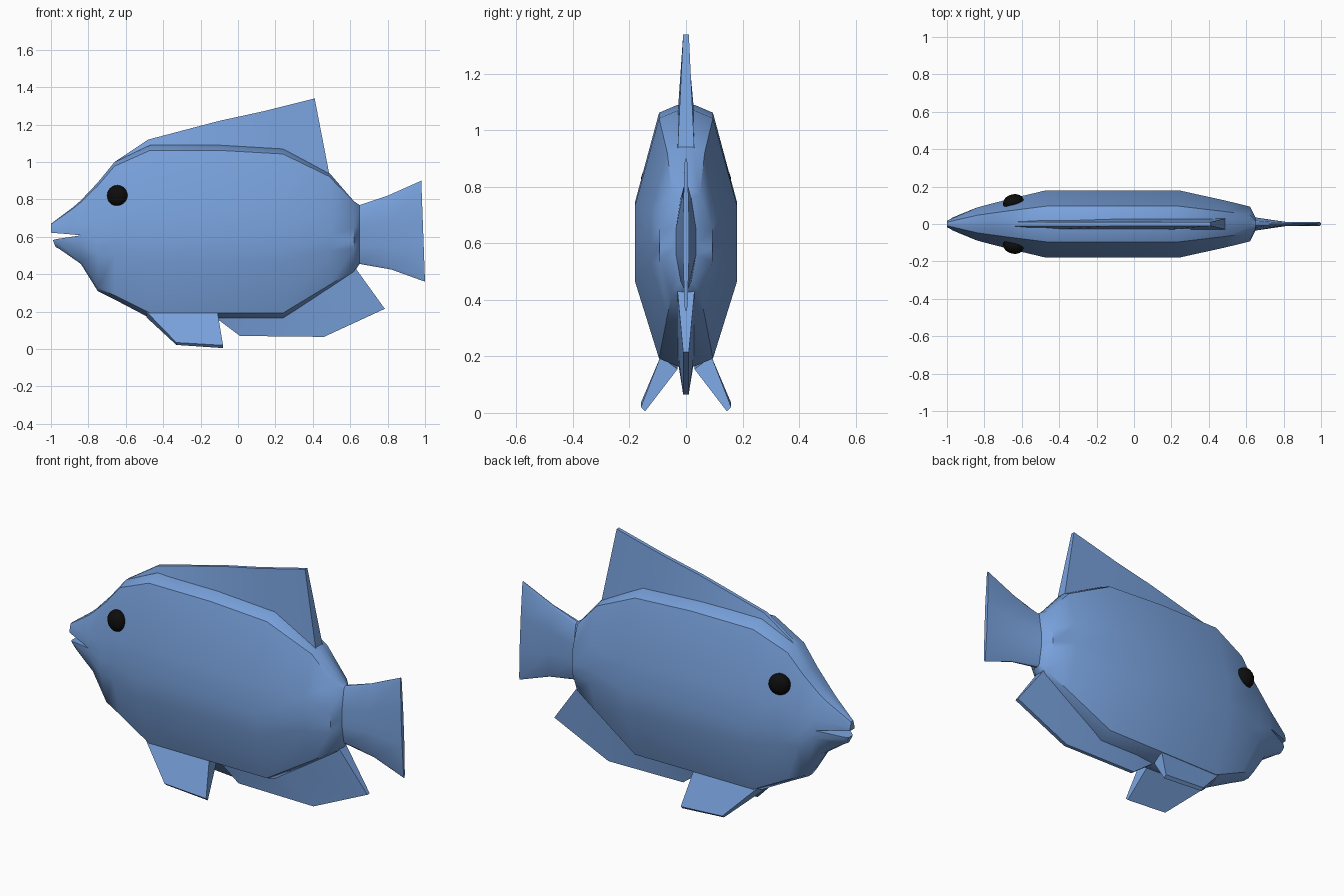
import bpy, bmesh, math

if "Cube" in bpy.data.objects:
    bpy.data.objects.remove(bpy.data.objects["Cube"])

def material(name, color):
    m = bpy.data.materials.new(name)
    m.diffuse_color = color
    m.use_nodes = True
    m.node_tree.nodes["Principled BSDF"].inputs["Base Color"].default_value = m.diffuse_color
    return m

BLUE = material("blue_scales", (0.19, 0.36, 0.72, 1))
BLACK = material("eye_black", (0.004, 0.004, 0.004, 1))

def loft(bm, rings, cap_start=True, cap_end=True):
    """Skin a series of closed rings with quads."""
    vs = [[bm.verts.new(p) for p in r] for r in rings]
    n = len(vs[0])
    for a, b in zip(vs, vs[1:]):
        for i in range(n):
            j = (i + 1) % n
            bm.faces.new((a[i], a[j], b[j], b[i]))
    if cap_start:
        bm.faces.new(vs[0][::-1])
    if cap_end:
        bm.faces.new(vs[-1])

def finish(bm, name, mat=BLUE, angle=45):
    bmesh.ops.remove_doubles(bm, verts=bm.verts, dist=0.0005)
    bmesh.ops.recalc_face_normals(bm, faces=bm.faces)
    me = bpy.data.meshes.new(name)
    bm.to_mesh(me)
    bm.free()
    me.materials.append(mat)
    ob = bpy.data.objects.new(name, me)
    bpy.context.collection.objects.link(ob)
    bpy.ops.object.select_all(action='DESELECT')
    bpy.context.view_layer.objects.active = ob
    ob.select_set(True)
    bpy.ops.object.shade_smooth_by_angle(angle=math.radians(angle))
    return ob

# Cross-section: (half-width factor, height fraction), top to bottom
MOUTH = 0.45
SECTION = [(.17, 1), (.53, .97), (1, .63), (1, MOUTH), (1, .33), (.53, .03), (.17, 0)]
UPPER = [(w, (f - MOUTH) / (1 - MOUTH)) for w, f in SECTION[:4]]
LOWER = [(w, f / MOUTH) for w, f in SECTION[3:]]

def ring(section, xt, xb, top, bot, w):
    half = [(xb + (xt - xb) * f, k * w, bot + (top - bot) * f) for k, f in section]
    return half + [(x, -y, z) for x, y, z in reversed(half)]

# Body and tail in one skin; jaws join the front ring around an open mouth
bm = bmesh.new()
body = [(-.84, -.84, .795, .455, .088), (-.75, -.75, .89, .31, .112),
        (-.66, -.66, 1.0, .265, .135), (-.47, -.47, 1.09, .165, .18),
        (-.1, -.1, 1.09, .165, .18), (.24, .24, 1.07, .165, .18),
        (.49, .49, .94, .325, .125), (.62, .62, .79, .41, .093),
        (.65, .65, .77, .455, .035), (.8, .82, .82, .425, .011),
        (.98, 1.0, .90, .36, .010)]
loft(bm, [ring(SECTION, *s) for s in body], cap_start=False)
zm = .455 + (.795 - .455) * MOUTH
loft(bm, [ring(UPPER, *s) for s in [(-.84, -.84, .795, zm, .088), (-.88, -.88, .76, .612, .07),
     (-1.0, -1.0, .67, .622, .018)]], cap_start=False)
loft(bm, [ring(LOWER, *s) for s in [(-.84, -.84, zm, .455, .088), (-.97, -.955, .588, .535, .035),
     (-.99, -.975, .583, .545, .018)]], cap_start=False)
finish(bm, "body")

def median_fin(name, pairs, base_t=.03, tip_t=.01):
    """Wedge-section fin from (outer x, outer z, base x, base z) stations."""
    bm = bmesh.new()
    loft(bm, [[(ox, tip_t, oz), (bx, base_t, bz), (bx, -base_t, bz), (ox, -tip_t, oz)]
              for ox, oz, bx, bz in pairs])
    return finish(bm, name)

# Dorsal and anal fins
median_fin("dorsal_fin", [(-.66, 1.0, -.64, .97), (-.48, 1.12, -.46, 1.06), (-.1, 1.22, -.1, 1.06),
                          (.13, 1.27, .18, 1.05), (.41, 1.34, .49, .925)])
median_fin("anal_fin", [(-.11, .16, -.11, .19), (.01, .07, .0, .19),
                        (.46, .065, .27, .22), (.785, .215, .63, .43)])

# Paired pelvic fins and eyes
for side, s in (("left", 1), ("right", -1)):
    bm = bmesh.new()
    loft(bm, [[(-.49, s * .03, .17), (-.49, s * .09, .2), (-.33, s * .16, .035), (-.33, s * .145, .022)],
              [(-.11, s * .03, .155), (-.11, s * .09, .2), (-.08, s * .16, .02), (-.08, s * .145, .005)]])
    finish(bm, side + "_pelvic_fin")

    bm = bmesh.new()
    bmesh.ops.create_uvsphere(bm, u_segments=20, v_segments=12, radius=.056)
    eye = finish(bm, side + "_eye", BLACK)
    eye.location = (-.645, s * .117, .82)
    eye.scale = (1, .75, 1)
    eye.rotation_euler = (0, 0, s * math.radians(15))
